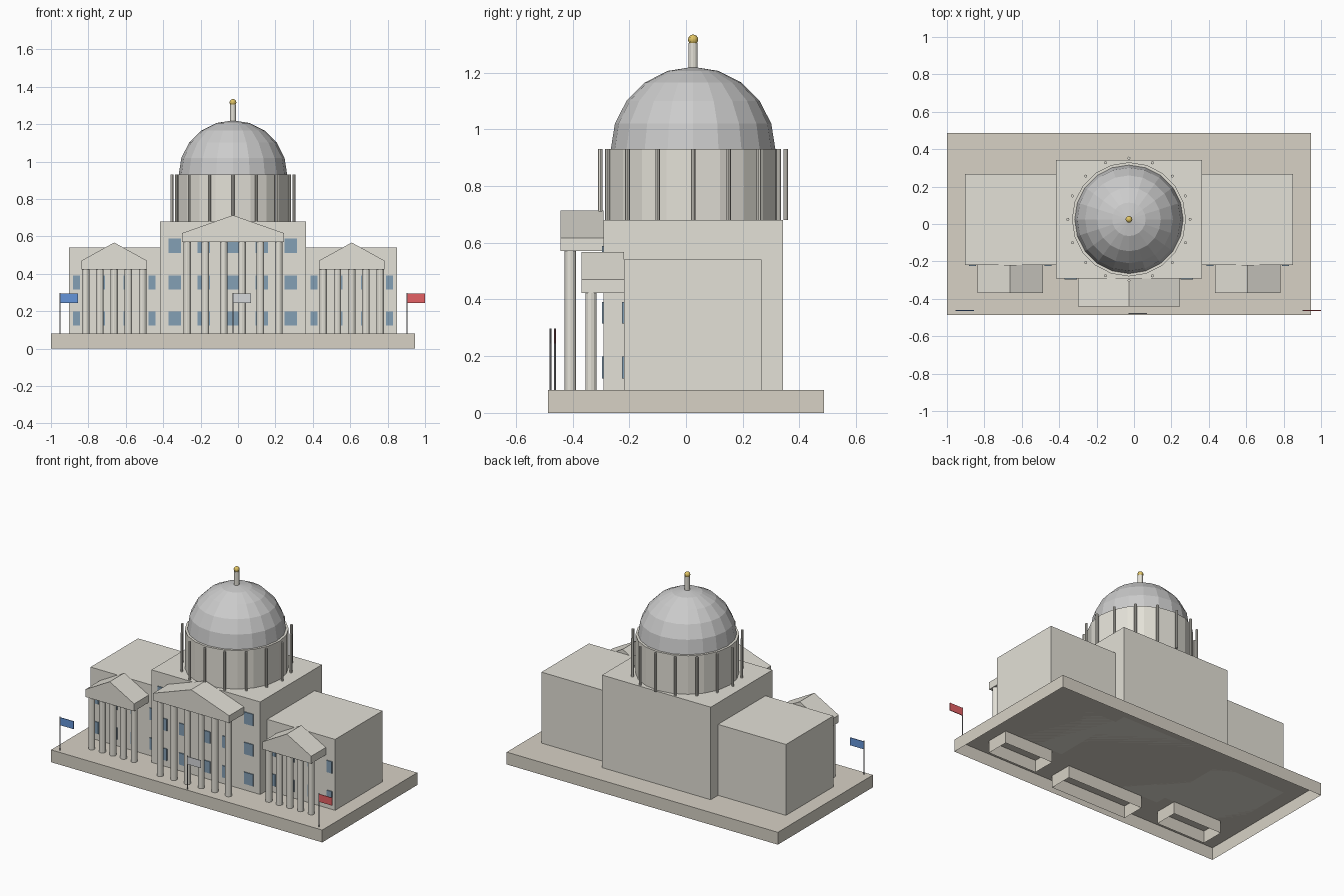
import bpy, bmesh, math
from mathutils import Matrix

if "Cube" in bpy.data.objects:
    bpy.data.objects.remove(bpy.data.objects["Cube"])

CX, CY = -0.027, 0.025      # building axis
BASE_Z = 0.08


def material(name, rgb):
    m = bpy.data.materials.new(name)
    m.diffuse_color = (*rgb, 1)
    m.use_nodes = True
    m.node_tree.nodes["Principled BSDF"].inputs["Base Color"].default_value = m.diffuse_color
    return m


STONE = material("stone", (0.77, 0.75, 0.68))
PLINTH = material("plinth_stone", (0.68, 0.64, 0.56))
DOME = material("dome_metal", (0.82, 0.82, 0.79))
GLASS = material("window_glass", (0.23, 0.35, 0.46))
GOLD = material("gold", (0.76, 0.56, 0.13))
POLE = material("pole_metal", (0.35, 0.35, 0.37))
BLUE = material("blue_cloth", (0.13, 0.30, 0.70))
RED = material("red_cloth", (0.78, 0.12, 0.13))
GREY = material("grey_cloth", (0.66, 0.68, 0.70))


def finish(name, bm, mat):
    bmesh.ops.recalc_face_normals(bm, faces=bm.faces)
    me = bpy.data.meshes.new(name)
    bm.to_mesh(me)
    bm.free()
    me.materials.append(mat)
    ob = bpy.data.objects.new(name, me)
    bpy.context.collection.objects.link(ob)
    return ob


def add_box(bm, x0, x1, y0, y1, z0, z1):
    mat = Matrix.Translation(((x0 + x1) / 2, (y0 + y1) / 2, (z0 + z1) / 2)) \
        @ Matrix.Diagonal((x1 - x0, y1 - y0, z1 - z0, 1))
    bmesh.ops.create_cube(bm, size=1, matrix=mat)


def add_cyl(bm, x, y, r, z0, z1, n=12):
    bmesh.ops.create_cone(bm, cap_ends=True, segments=n, radius1=r, radius2=r, depth=z1 - z0,
                          matrix=Matrix.Translation((x, y, (z0 + z1) / 2)))


def box(name, dims, mat, open_bottom=False):
    bm = bmesh.new()
    add_box(bm, *dims)
    if open_bottom:
        bm.normal_update()
        bmesh.ops.delete(bm, geom=[f for f in bm.faces if f.normal.z < -0.9], context='FACES_ONLY')
    return finish(name, bm, mat)


def cyl(name, x, y, r, z0, z1, mat, n=12):
    bm = bmesh.new()
    add_cyl(bm, x, y, r, z0, z1, n)
    return finish(name, bm, mat)


def windows(name, xs, zs, wall_y, w, h=0.076):
    bm = bmesh.new()
    for x in xs:
        for z in zs:
            add_box(bm, x - w / 2, x + w / 2, wall_y - 0.006, wall_y + 0.004, z - h / 2, z + h / 2)
    return finish(name, bm, GLASS)


def portico(name, x, half, y0, y1, z0, eave, peak, count, span):
    # pentagonal gable extruded front to back
    bm = bmesh.new()
    pts = [(-half, z0), (half, z0), (half, eave), (0, peak), (-half, eave)]
    face = bm.faces.new([bm.verts.new((x + px, y0, pz)) for px, pz in pts])
    ext = bmesh.ops.extrude_face_region(bm, geom=[face], use_keep_orig=True)
    bmesh.ops.translate(bm, vec=(0, y1 - y0, 0),
                        verts=[v for v in ext["geom"] if isinstance(v, bmesh.types.BMVert)])
    finish(name + "_pediment", bm, STONE)
    # row of columns
    bm = bmesh.new()
    for i in range(count):
        add_cyl(bm, x - span + 2 * span * i / (count - 1), y0 + 0.034, 0.02, BASE_Z, z0)
    finish(name + "_columns", bm, STONE)
    # footing inside the hollow base
    box(name + "_footing", (x - half, x + half, y0, y1, 0, BASE_Z - 0.001), PLINTH, True)


# hollow base
box("base", (-1.0, 0.945, -0.487, 0.487, 0, BASE_Z), PLINTH, True)

# main block and wings
box("main_block", (CX - 0.39, CX + 0.39, -0.291, 0.342, BASE_Z, 0.68), STONE)
ROWS = (0.16, 0.353, 0.55)
windows("main_windows", [CX + 0.155 * i for i in range(-2, 3)], ROWS, -0.291, 0.067)
portico("main_portico", CX, 0.273, -0.442, -0.291, 0.57, 0.617, 0.713, 6, 0.245)
for side, label in ((-1, "left"), (1, "right")):
    xs = sorted((CX + side * 0.39, CX + side * 0.877))
    box(label + "_wing", (*xs, -0.219, 0.267, BASE_Z, 0.54), STONE)
    px = CX + side * 0.635
    windows(label + "_wing_windows", [px + 0.135 * k for k in (-1.5, -0.5, 0.5, 1.5)],
            ROWS[:2], -0.219, 0.038)
    portico(label + "_portico", px, 0.175, -0.369, -0.219, 0.422, 0.47, 0.567, 5, 0.152)

# drum with ring of thin columns
cyl("drum", CX, CY, 0.305, 0.68, 0.93, STONE, 20)
bm = bmesh.new()
for i in range(16):
    a = math.tau * i / 16
    add_cyl(bm, CX + 0.327 * math.cos(a), CY + 0.327 * math.sin(a), 0.008, 0.68, 0.93, 8)
finish("drum_columns", bm, STONE)

# faceted half-sphere dome
bm = bmesh.new()
bmesh.ops.create_uvsphere(bm, u_segments=20, v_segments=10, radius=0.29,
                          matrix=Matrix.Translation((CX, CY, 0.93)))
bmesh.ops.delete(bm, geom=[v for v in bm.verts if v.co.z < 0.929], context='VERTS')
finish("dome", bm, DOME)

# spire and gold ball
cyl("spire", CX, CY, 0.016, 1.21, 1.305, STONE)
bm = bmesh.new()
bmesh.ops.create_uvsphere(bm, u_segments=12, v_segments=8, radius=0.018,
                          matrix=Matrix.Translation((CX, CY, 1.316)))
finish("spire_ball", bm, GOLD)

# flags on poles
for label, x, y, cloth in (("left", -0.952, -0.462, BLUE), ("middle", CX, -0.478, GREY),
                           ("right", 0.904, -0.462, RED)):
    cyl(label + "_flagpole", x, y, 0.003, BASE_Z, 0.298, POLE, 8)
    box(label + "_flag", (x, x + 0.096, y - 0.002, y + 0.002, 0.244, 0.294), cloth)
